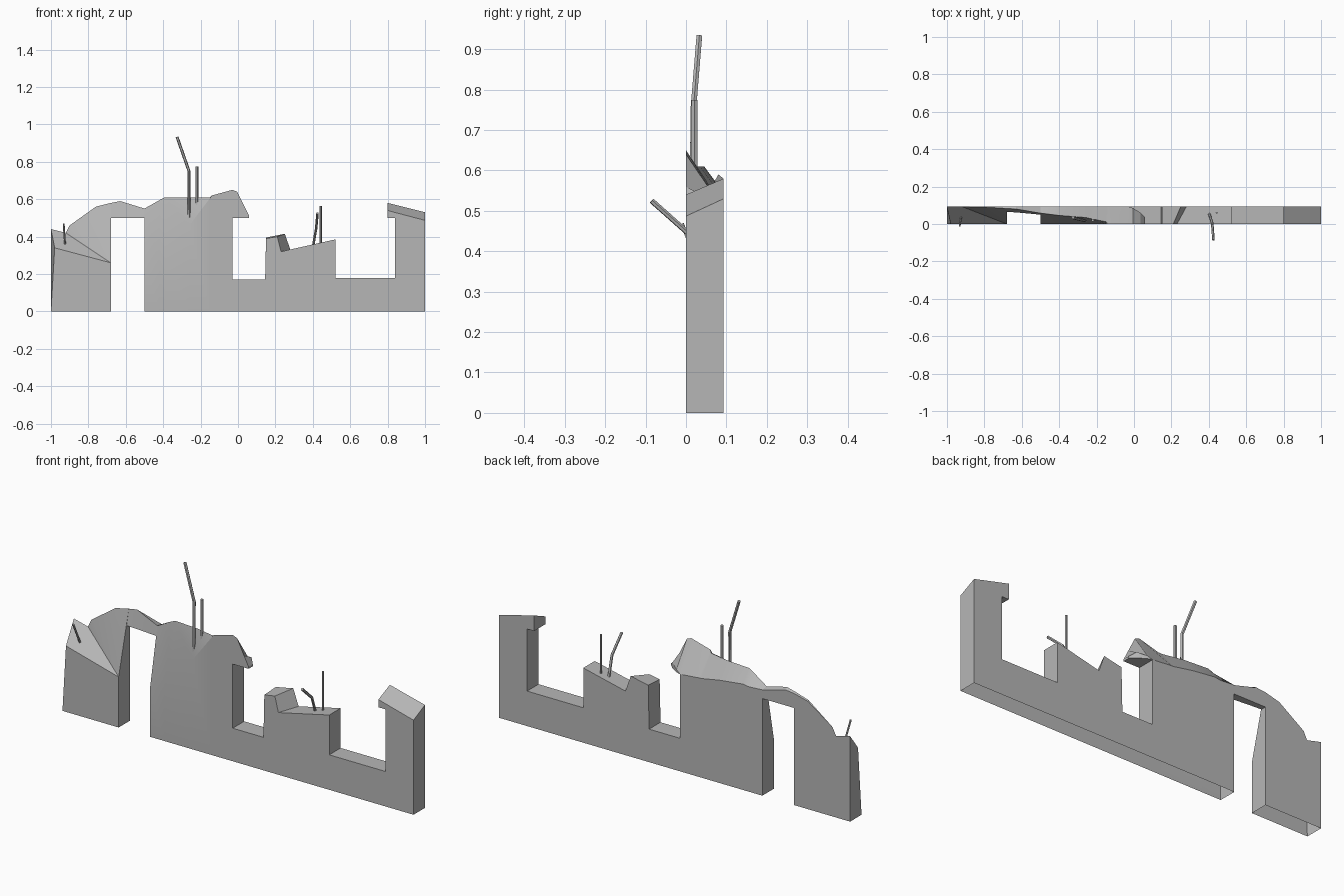
import bpy
import bmesh
from mathutils import Vector

cube = bpy.data.objects.get("Cube")
if cube:
    bpy.data.objects.remove(cube, do_unlink=True)

concrete = bpy.data.materials.new("grey_concrete")
concrete.use_nodes = True
GREY = (0.47, 0.47, 0.47, 1)
concrete.diffuse_color = GREY
concrete.node_tree.nodes["Principled BSDF"].inputs["Base Color"].default_value = GREY

DEPTH = 0.093


def finish(obj, angle):
    obj.data.materials.append(concrete)
    bpy.ops.object.select_all(action="DESELECT")
    obj.select_set(True)
    bpy.context.view_layer.objects.active = obj
    bpy.ops.object.shade_smooth_by_angle(angle=angle)


def section(x, front, crest=None, back=None, crest_y=0.0, low=0.0,
            front_y=0.0, low_y=0.0, front_dx=0.0, back_dx=0.0, back_y=DEPTH):
    """Cross-section of the wall: foot, front edge, broken crest, back edge, back foot."""
    crest = front if crest is None else crest
    back = crest if back is None else back
    crest_dx = back_dx if crest_y > 0 else 0
    return [Vector(p) for p in (
        (x, low_y, low),
        (x + front_dx, front_y, front),
        (x + crest_dx, crest_y, crest),
        (x + back_dx, back_y, back),
        (x, back_y, low))]


def add_face(bm, cache, points):
    verts = []
    for p in points:
        key = tuple(round(c, 4) for c in p)
        if key not in cache:
            cache[key] = bm.verts.new(p)
        if cache[key] not in verts:
            verts.append(cache[key])
    if len(verts) < 3:
        return
    normal = Vector()
    for a, b in zip(verts, verts[1:] + verts[:1]):
        normal += a.co.cross(b.co)
    if normal.length > 1e-6 and not bm.faces.get(verts):
        bm.faces.new(verts)


def loft(bm, cache, sections, cap_start=False, cap_end=False):
    for a, b in zip(sections, sections[1:]):
        for i in range(5):
            j = (i + 1) % 5
            quad = [a[j], a[i], b[i], b[j]]
            if max(p.z for p in quad) > 0:      # the base stays open
                add_face(bm, cache, quad)
    if cap_start:
        add_face(bm, cache, sections[0])
    if cap_end:
        add_face(bm, cache, sections[-1][::-1])


bm = bmesh.new()
cache = {}
S = section

# Left pier, doorway lintel and tall broken panel
loft(bm, cache, [
    S(-1.0, 0.34, 0.44, crest_y=DEPTH, front_dx=0.02),
    S(-0.92, 0.26, 0.42, crest_y=DEPTH, front_dx=0.24),
    S(-0.90, 0.26, 0.46, crest_y=DEPTH, front_dx=0.22),
    S(-0.76, 0.26, 0.56, 0.555, crest_y=0.088, front_dx=0.08),
    S(-0.68, 0.26, 0.58, 0.575, crest_y=0.083),
    S(-0.68, 0.5, 0.58, 0.575, crest_y=0.083, low=0.5, front_y=0.065, low_y=0.065),
    S(-0.63, 0.5, 0.59, 0.58, crest_y=0.08, low=0.5, front_y=0.062, low_y=0.062),
    S(-0.5, 0.5, 0.55, 0.545, crest_y=0.058, low=0.5, front_y=0.05, low_y=0.05),
    S(-0.5, 0.26, 0.55, 0.545, crest_y=0.058),
    S(-0.42, 0.25, 0.595, 0.54, crest_y=0.048),
    S(-0.39, 0.29, 0.61, 0.545, crest_y=0.045),
    S(-0.26, 0.46, 0.61, 0.53, crest_y=0.035),
    S(-0.15, 0.605, 0.61, 0.51, crest_y=0.012),
    S(-0.14, 0.62, back=0.51),
    S(-0.03, 0.65, back=0.5),
], cap_start=True)

# Ragged lip overhanging the first window gap
loft(bm, cache, [
    S(-0.03, 0.65, back=0.5, low=0.5),
    S(-0.005, 0.64, back=0.515, low=0.5, back_y=0.085),
    S(0.035, 0.56, back=0.53, low=0.5, back_y=0.06),
    S(0.06, 0.51, back=0.51, low=0.5, back_y=0.035),
], cap_end=True)

# Window sills and the broken stump between them
loft(bm, cache, [
    S(-0.03, 0.5),
    S(-0.03, 0.17),
    S(0.145, 0.17),
    S(0.15, 0.39, back=0.395),
    S(0.21, 0.40, back=0.415, back_dx=0.04),
    S(0.23, 0.32, back=0.33, back_dx=0.05),
    S(0.52, 0.385),
    S(0.52, 0.18),
    S(0.84, 0.18),
    S(0.84, 0.5),
])

# Right pier with its small overhang
loft(bm, cache, [
    S(0.8, 0.54, back=0.58, low=0.5),
    S(0.84, 0.529, back=0.57, low=0.5),
], cap_start=True)
loft(bm, cache, [
    S(0.84, 0.529, back=0.57),
    S(1.0, 0.487, back=0.53),
], cap_end=True)

bmesh.ops.recalc_face_normals(bm, faces=bm.faces)
mesh = bpy.data.meshes.new("ruined_wall")
bm.to_mesh(mesh)
bm.free()
wall = bpy.data.objects.new("ruined_wall", mesh)
bpy.context.collection.objects.link(wall)
finish(wall, 0.3)


def rebar(name, points, radius):
    """Bent reinforcement rod swept along a few points."""
    curve = bpy.data.curves.new(name, "CURVE")
    curve.dimensions = "3D"
    curve.bevel_depth = radius
    curve.bevel_resolution = 1
    curve.use_fill_caps = True
    spline = curve.splines.new("POLY")
    spline.points.add(len(points) - 1)
    for target, p in zip(spline.points, points):
        target.co = (*p, 1)
    temp = bpy.data.objects.new(name + "_path", curve)
    bpy.context.collection.objects.link(temp)
    bpy.context.view_layer.update()
    rod_mesh = bpy.data.meshes.new_from_object(
        temp.evaluated_get(bpy.context.evaluated_depsgraph_get()))
    bpy.data.objects.remove(temp, do_unlink=True)
    rod = bpy.data.objects.new(name, rod_mesh)
    bpy.context.collection.objects.link(rod)
    rod.data.materials.clear()
    finish(rod, 0.9)


# Exposed reinforcement rods
rebar("tall_bent_rebar", [(-0.262, 0.016, 0.46), (-0.262, 0.018, 0.75), (-0.326, 0.033, 0.933)], 0.008)
rebar("tall_straight_rebar", [(-0.22, 0.021, 0.54), (-0.22, 0.021, 0.775)], 0.008)
rebar("stump_bent_rebar", [(0.402, 0.055, 0.35), (0.418, 0.005, 0.445), (0.425, -0.085, 0.525)], 0.007)
rebar("stump_straight_rebar", [(0.442, 0.06, 0.35), (0.442, 0.06, 0.565)], 0.006)
rebar("left_pier_rebar", [(-0.925, 0.035, 0.36), (-0.932, -0.01, 0.468)], 0.005)
